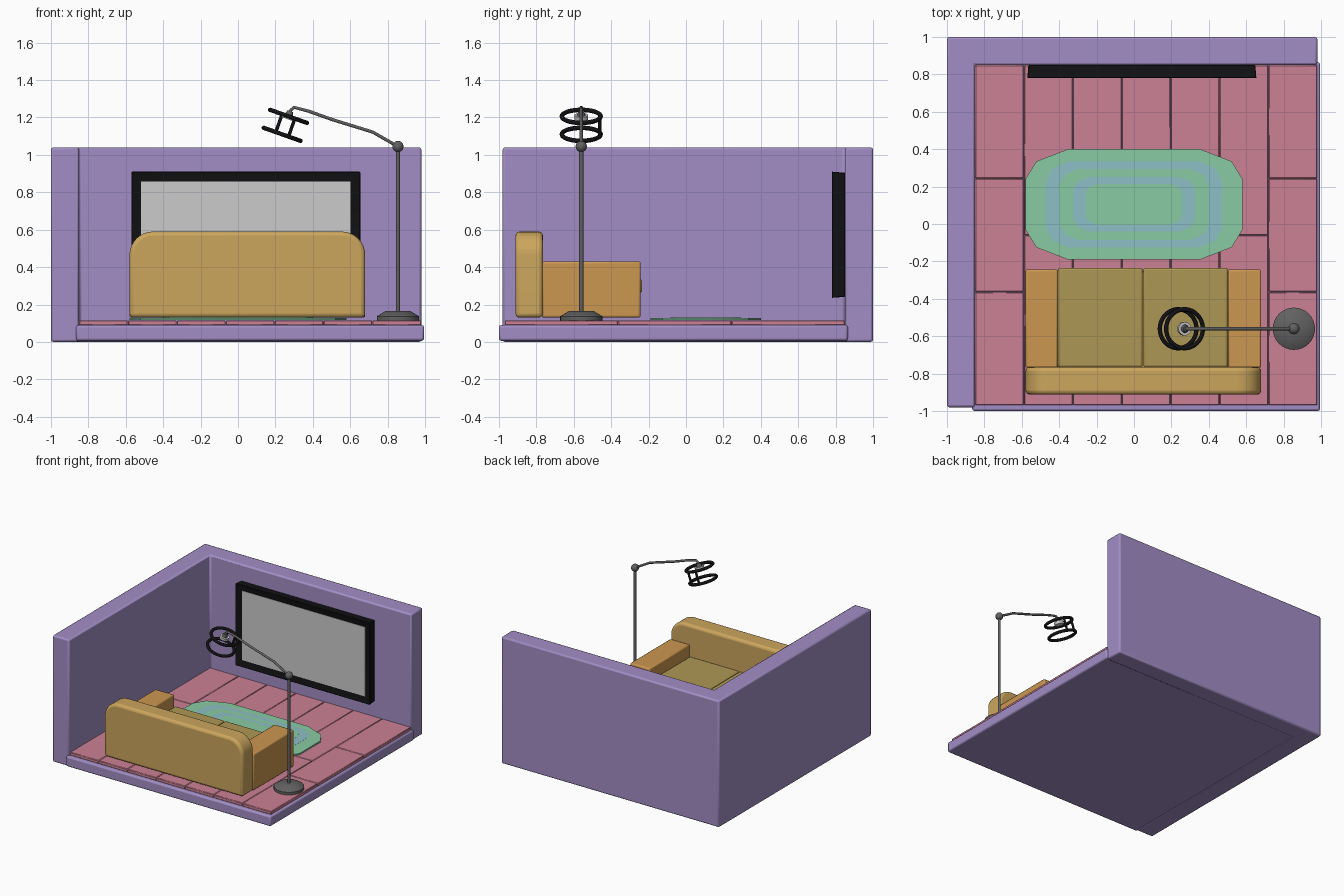
import bpy, bmesh, math
from mathutils import Vector, Matrix

if "Cube" in bpy.data.objects:
    bpy.data.objects.remove(bpy.data.objects["Cube"])


def material(name, r, g, b):
    m = bpy.data.materials.new(name)
    m.diffuse_color = (r, g, b, 1)
    m.use_nodes = True
    m.node_tree.nodes["Principled BSDF"].inputs["Base Color"].default_value = m.diffuse_color
    return m


PURPLE = material("purple_wall", 0.36, 0.27, 0.56)
PINK = material("pink_floor", 0.60, 0.22, 0.30)
TAN = material("tan_back", 0.60, 0.38, 0.11)
ORANGE = material("orange_arm", 0.60, 0.31, 0.08)
OLIVE = material("olive_cushion", 0.42, 0.31, 0.09)
GREEN = material("green_rug", 0.25, 0.60, 0.36)
BLUE = material("blue_rug", 0.27, 0.52, 0.57)
BLACK = material("black_plastic", 0.006, 0.006, 0.007)
METAL = material("dark_metal", 0.12, 0.12, 0.12)


def finish(name, bm, mat=None, bevel=0, segments=2, smooth=True):
    bmesh.ops.recalc_face_normals(bm, faces=bm.faces)
    me = bpy.data.meshes.new(name)
    bm.to_mesh(me)
    bm.free()
    ob = bpy.data.objects.new(name, me)
    bpy.context.collection.objects.link(ob)
    if mat:
        me.materials.append(mat)
    if bevel:
        mod = ob.modifiers.new("bevel", "BEVEL")
        mod.width, mod.segments = bevel, segments
        mod.limit_method = "ANGLE"
        mod.angle_limit = math.radians(40)
    if smooth:
        bpy.ops.object.select_all(action="DESELECT")
        ob.select_set(True)
        bpy.context.view_layer.objects.active = ob
        bpy.ops.object.shade_smooth_by_angle(angle=math.radians(35))
    return ob


def box(name, x, y, z, mat=None, bevel=0, segments=2):
    bm = bmesh.new()
    bmesh.ops.create_cube(bm, size=1)
    for v in bm.verts:
        v.co = [a + (b - a) * (c + 0.5) for (a, b), c in zip((x, y, z), v.co)]
    return finish(name, bm, mat, bevel, segments)


def prism(name, points, direction, mat=None, bevel=0, segments=2):
    bm = bmesh.new()
    face = bm.faces.new([bm.verts.new(p) for p in points])
    ext = bmesh.ops.extrude_face_region(bm, geom=[face])
    verts = [e for e in ext["geom"] if isinstance(e, bmesh.types.BMVert)]
    bmesh.ops.translate(bm, verts=verts, vec=direction)
    return finish(name, bm, mat, bevel, segments)


def rod(name, a, b, r1, r2, mat=None, bevel=0, sides=24):
    a, b = Vector(a), Vector(b)
    bm = bmesh.new()
    rot = (b - a).to_track_quat("Z", "Y").to_matrix().to_4x4()
    bmesh.ops.create_cone(bm, cap_ends=True, segments=sides, radius1=r1, radius2=r2,
                          depth=(b - a).length, matrix=Matrix.Translation((a + b) / 2) @ rot)
    return finish(name, bm, mat, bevel)


# L-shaped walls and floor slab
wall = [(-1, -0.98), (-0.85, -0.98), (-0.85, 0.85), (0.98, 0.85), (0.98, 1), (-1, 1)]
prism("walls", [(x, y, 0) for x, y in wall], (0, 0, 1.04), PURPLE, 0.012)
box("floor_slab", (-0.865, 0.995), (-1, 0.865), (0.006, 0.09), PURPLE, 0.012)

# floor planks, joints staggered by column
for i in range(7):
    x0 = -0.85 + i * 1.83 / 7
    cuts = [-0.97, -0.363, 0.243, 0.85] if i % 2 == 0 else [-0.97, -0.06, 0.85]
    for j, (a, b) in enumerate(zip(cuts, cuts[1:])):
        box(f"plank_{i}_{j}", (x0 + .001, x0 + 1.83 / 7 - .001), (a + .001, b - .001),
            (0.088, 0.115), PINK, 0.004, 1)

# sofa backrest with rounded upper corners
R = 0.125
back = [(-0.58, 0.13), (0.68, 0.13)]
back += [(0.68 - R + R * math.cos(t), 0.59 - R + R * math.sin(t))
         for t in (math.pi / 2 * k / 8 for k in range(9))]
back += [(-0.58 + R - R * math.sin(t), 0.59 - R + R * math.cos(t))
         for t in (math.pi / 2 * k / 8 for k in range(9))]
prism("sofa_back", [(x, -0.912, z) for x, z in back], (0, 0.147, 0), TAN, 0.022, 3)

# sofa arms, base and seat cushions
box("sofa_arm_left", (-0.58, -0.407), (-0.768, -0.243), (0.13, 0.43), ORANGE, 0.01)
box("sofa_arm_right", (0.502, 0.68), (-0.768, -0.243), (0.13, 0.43), ORANGE, 0.01)
box("sofa_base", (-0.408, 0.503), (-0.768, -0.255), (0.13, 0.266), ORANGE, 0.005)
for name, a, b in (("left", -0.405, 0.046), ("right", 0.05, 0.501)):
    box("seat_cushion_" + name, (a, b), (-0.766, -0.234), (0.264, 0.334), OLIVE, 0.012, 3)

# rug: nested chamfered bands
bands = [(0.58, 0.295), (0.47, 0.23), (0.40, 0.19), (0.325, 0.146), (0.26, 0.11)]
for i, (w, h) in enumerate(bands):
    c = [(w, 0.46 * h), (0.90 * w, 0.78 * h), (0.61 * w, h)]
    if i:
        c = [(w, 0.55 * h), (0.93 * w, 0.83 * h), (0.75 * w, h)]
    ring = c + [(-x, y) for x, y in c[::-1]]
    ring += [(-x, -y) for x, y in ring]
    prism(f"rug_band_{i}", [(x, 0.105 + y, 0.116) for x, y in ring],
          (0, 0, 0.012 + 0.0008 * i), BLUE if i % 2 else GREEN)

# television: frame made from a box with inset, pushed-in front
bm = bmesh.new()
bmesh.ops.create_cube(bm, size=1)
for v in bm.verts:
    s = 0.006 if v.co.y > 0 else 0
    v.co = (0.042 + v.co.x * (1.225 - 2 * s), 0.815 + v.co.y * 0.074,
            0.573 + v.co.z * (0.675 - 2 * s))
bm.normal_update()
front = min(bm.faces, key=lambda f: f.calc_center_median().y)
bmesh.ops.inset_region(bm, faces=[front], thickness=0.054)
bmesh.ops.translate(bm, verts=front.verts, vec=(0, 0.015, 0))
finish("tv_frame", bm, BLACK, 0.004, 1)
box("tv_screen", (-0.518, 0.602), (0.79, 0.80), (0.288, 0.858))

# floor lamp stand
LX, LY = 0.855, -0.56
rod("lamp_foot_rim", (LX, LY, 0.115), (LX, LY, 0.137), 0.113, 0.113, METAL, sides=32)
rod("lamp_foot_dome", (LX, LY, 0.137), (LX, LY, 0.166), 0.113, 0.065, METAL, sides=32)
rod("lamp_pole", (LX, LY, 0.15), (LX, LY, 1.045), 0.011, 0.011, METAL)
bm = bmesh.new()
bmesh.ops.create_uvsphere(bm, u_segments=20, v_segments=12, radius=0.03,
                          matrix=Matrix.Translation((LX, LY, 1.045)))
finish("lamp_joint", bm, METAL)

# curved lamp arm
cu = bpy.data.curves.new("lamp_arm", "CURVE")
cu.dimensions, cu.bevel_depth, cu.bevel_resolution, cu.use_fill_caps = "3D", 0.009, 3, True
path = [(LX, 1.045), (0.72, 1.122), (0.50, 1.19), (0.38, 1.233), (0.30, 1.254), (0.283, 1.24),
        (0.272, 1.215)]
sp = cu.splines.new("POLY")
sp.points.add(len(path) - 1)
for p, (x, z) in zip(sp.points, path):
    p.co = (x, LY, z, 1)
cu.materials.append(METAL)
bpy.context.collection.objects.link(bpy.data.objects.new("lamp_arm", cu))

# tilted lamp head: two rings, two struts, socket
head = Matrix.Translation((0.253, LY, 1.158)) @ Matrix.Rotation(math.radians(19.5), 4, "Y")
for name, z in (("upper", 0.051), ("lower", -0.051)):
    bpy.ops.mesh.primitive_torus_add(major_radius=0.104, minor_radius=0.012,
                                     major_segments=40, minor_segments=10)
    ob = bpy.context.object
    ob.name = "lamp_ring_" + name
    ob.matrix_world = head @ Matrix.Translation((0, 0, z))
    ob.data.materials.append(BLACK)
    bpy.ops.object.shade_smooth_by_angle(angle=math.radians(60))
for name, x in (("left", -0.036), ("right", 0.036)):
    rod("lamp_strut_" + name, head @ Vector((x, 0.099, -0.051)),
        head @ Vector((x, 0.099, 0.051)), 0.009, 0.009, BLACK, sides=12)
rod("lamp_socket", head @ Vector((0, 0, 0.035)), head @ Vector((0, 0, 0.058)), 0.036, 0.036)
rod("lamp_socket_cap", head @ Vector((0, 0, 0.058)), head @ Vector((0, 0, 0.08)),
    0.022, 0.016, METAL)
